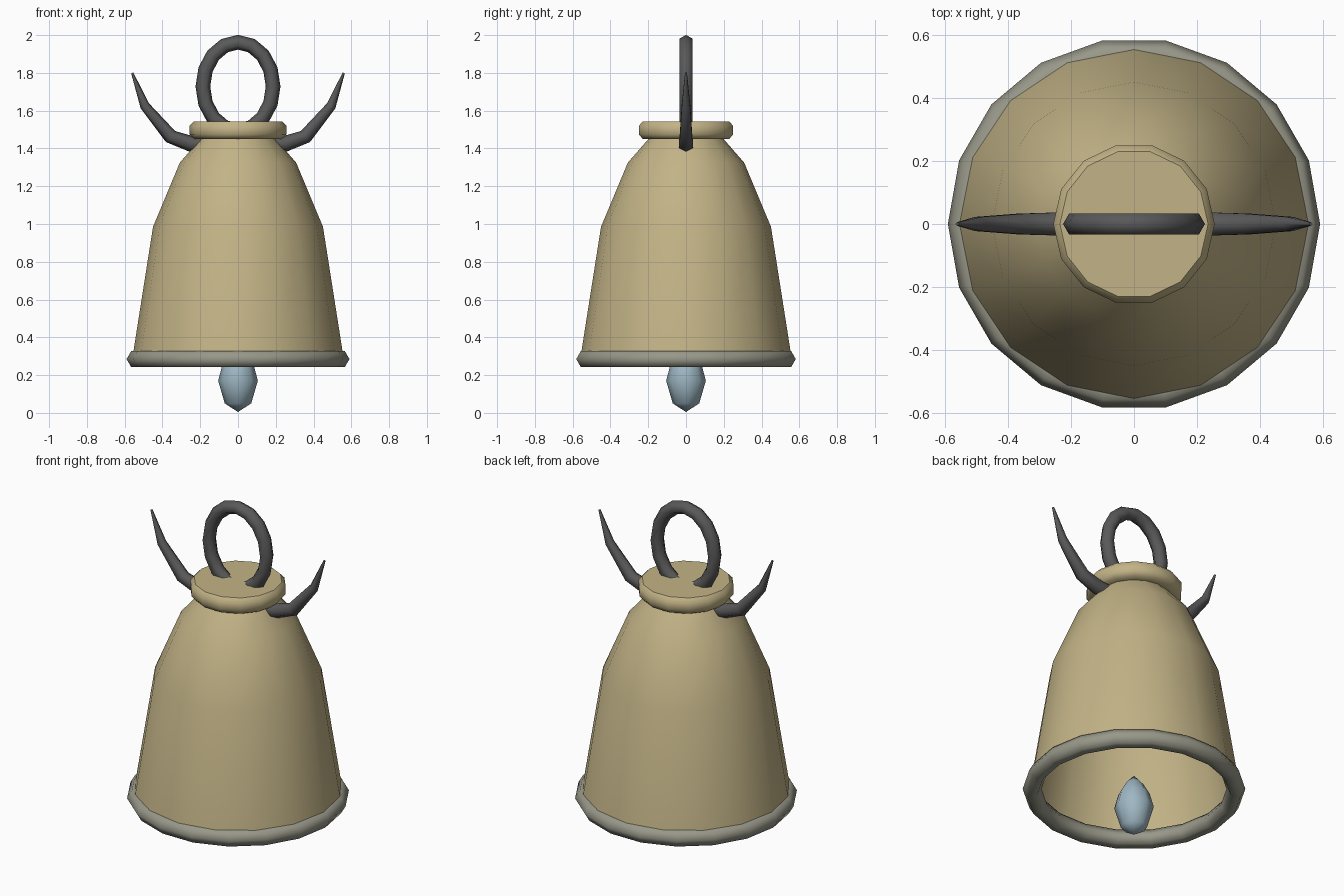
import bpy, bmesh, math
from mathutils import Vector

if "Cube" in bpy.data.objects:
    bpy.data.objects.remove(bpy.data.objects["Cube"])


def material(name, rgb):
    m = bpy.data.materials.new(name)
    m.diffuse_color = (*rgb, 1)
    m.use_nodes = True
    m.node_tree.nodes["Principled BSDF"].inputs["Base Color"].default_value = m.diffuse_color
    return m


BRASS = material("pale brass", (0.54, 0.45, 0.24))
GREY = material("warm grey", (0.31, 0.31, 0.25))
IRON = material("dark iron", (0.10, 0.10, 0.10))
BLUE = material("pale blue", (0.34, 0.47, 0.54))


def finish(name, bm, mat, outward=True):
    if outward:
        bmesh.ops.recalc_face_normals(bm, faces=bm.faces)
    for f in bm.faces:
        f.smooth = len(f.verts) <= 4      # end caps stay flat
    me = bpy.data.meshes.new(name)
    bm.to_mesh(me)
    bm.free()
    me.materials.append(mat)
    ob = bpy.data.objects.new(name, me)
    bpy.context.collection.objects.link(ob)
    return ob


def bridge(bm, a, b):
    n = len(a)
    for i in range(n):
        bm.faces.new((a[i], a[(i + 1) % n], b[(i + 1) % n], b[i]))


def lathe(name, profile, sides, mat, caps=True):
    """Profile of (radius, height), bottom to top, turned round z."""
    bm = bmesh.new()
    rings = []
    for r, z in profile:
        rings.append([bm.verts.new((r * math.cos(2 * math.pi * i / sides),
                                    r * math.sin(2 * math.pi * i / sides), z))
                      for i in range(sides)])
    for a, b in zip(rings, rings[1:]):
        bridge(bm, a, b)
    if caps:
        bm.faces.new(rings[0])
        bm.faces.new(rings[-1])
    bmesh.ops.remove_doubles(bm, verts=bm.verts, dist=0.0005)
    return finish(name, bm, mat, caps)


def tube(name, path, radii, mat, closed=False, sides=6):
    """Hexagonal tube along a path of (x, z) points in the y = 0 plane."""
    bm = bmesh.new()
    pts = [Vector((x, 0, z)) for x, z in path]
    n = len(pts)
    rings = []
    for i, p in enumerate(pts):
        nxt = pts[(i + 1) % n] if closed else pts[min(i + 1, n - 1)]
        prv = pts[i - 1] if closed else pts[max(i - 1, 0)]
        t = (nxt - prv).normalized()
        out = Vector((t.z, 0, -t.x))
        ring = []
        for k in range(sides):
            a = 2 * math.pi * k / sides
            ring.append(bm.verts.new(p + radii[i] * (
                math.cos(a) * out + math.sin(a) * Vector((0, 1, 0)))))
        rings.append(ring)
    for a, b in zip(rings, rings[1:]):
        bridge(bm, a, b)
    if closed:
        bridge(bm, rings[-1], rings[0])
    else:
        bm.faces.new(rings[0])
        bm.faces.new(rings[-1])
    return finish(name, bm, mat)


# Open bell shell
lathe("bell_body", [(0.56, 0.285), (0.45, 0.985), (0.308, 1.325), (0.19, 1.46)],
      16, BRASS, caps=False)

# Rounded collar with a flat top
lathe("collar", [(0.18, 1.45), (0.235, 1.45), (0.256, 1.475), (0.256, 1.52),
                 (0.235, 1.542)], 14, BRASS)

# Thick rim: a hexagonal ring round the mouth
rim = [(0.54 + 0.05 * math.cos(math.pi * k / 3),
        0.285 + 0.05 * math.sin(math.pi * k / 3)) for k in range(7)]
bm_rim = lathe("rim", rim, 18, GREY, caps=False)

# Hanging loop, slightly taller than wide
N = 16
loop = [(0.186 * math.cos(2 * math.pi * i / N),
         1.728 + 0.234 * math.sin(2 * math.pi * i / N)) for i in range(N)]
tube("hanging_loop", loop, [0.039] * N, IRON, closed=True)

# Tapering horns on both sides
for side, s in (("right", 1), ("left", -1)):
    path = [(0.19, 1.42), (0.25, 1.425), (0.357, 1.463), (0.493, 1.625), (0.56, 1.80)]
    tube("horn_" + side, [(s * x, z) for x, z in path],
         [0.042, 0.042, 0.038, 0.026, 0.006], IRON)

# Teardrop clapper
lathe("clapper", [(0.0001, 0.005), (0.07, 0.05), (0.105, 0.17), (0.084, 0.25),
                  (0.05, 0.31), (0.0001, 0.365)], 8, BLUE, caps=False)
